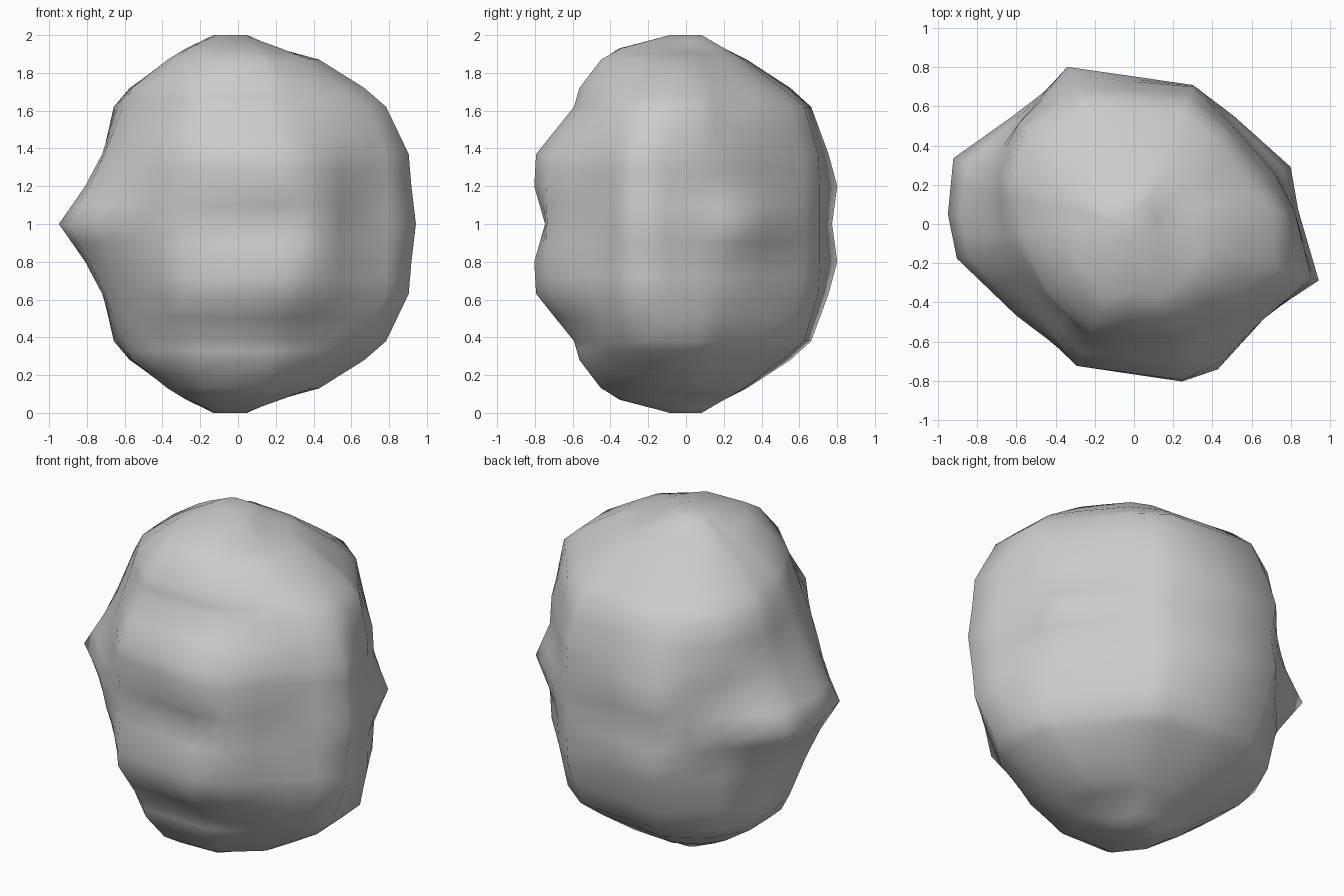
import bpy, bmesh, math

# Directions (degrees) of the boulder's vertical ridges and hollows
ANGLES = [20, 47, 67, 113, 139, 160, 177, 191, 218, 248, 287, 300, 324, 343, 365]

# Height away from the middle plane -> radius along each direction
RINGS = {
    0.00: [.85, .75, .77, .84, .83, .98, .95, .92, .76, .76, .78, .85, .81, .985, .84],
    0.20: [.77, .72, .77, .87, .78, .84, .81, .80, .72, .78, .84, .855, .82, .96, .82],
    0.37: [.76, .71, .76, .82, .78, .76, .72, .72, .67, .78, .83, .83, .82, .945, .82],
    0.62: [.68, .66, .68, .72, .73, .70, .64, .62, .59, .63, .62, .64, .73, .82, .77],
    0.72: [.59, .56, .55, .60, .62, .61, .57, .57, .56, .60, .59, .60, .65, .70, .66],
    0.87: [.37, .35, .33, .35, .37, .38, .37, .38, .42, .48, .47, .46, .47, .45, .42],
    0.93: [.18, .20, .22, .22, .24, .27, .26, .28, .33, .38, .36, .33, .28, .22, .18],
}


def ring(bm, z, radii, cx=0.0):
    pts = zip(map(math.radians, ANGLES), radii)
    return [bm.verts.new((cx + r * math.cos(a), r * math.sin(a), z)) for a, r in pts]


bm = bmesh.new()

# Stack of rings, mirrored above and below the middle
levels = [(h, RINGS[h], 0.0) for h in sorted(RINGS)] + [(1.0, [.09] * len(ANGLES), -.04)]
stack = [ring(bm, 1 - h, r, c) for h, r, c in reversed(levels[1:])]
stack += [ring(bm, 1 + h, r, c) for h, r, c in levels]

# Skin between rings and close both ends
n = len(ANGLES)
for low, high in zip(stack, stack[1:]):
    for i in range(n):
        j = (i + 1) % n
        bm.faces.new((low[i], low[j], high[j], high[i]))
bm.faces.new(stack[0][::-1])
bm.faces.new(stack[-1])

# Finer mesh so the worn ridges read crisply under smooth shading
bmesh.ops.subdivide_edges(bm, edges=bm.edges[:], cuts=1, use_grid_fill=True)
bmesh.ops.recalc_face_normals(bm, faces=bm.faces)
for f in bm.faces:
    f.smooth = True

mesh = bpy.data.meshes.new("boulder")
bm.to_mesh(mesh)
bm.free()
boulder = bpy.data.objects.new("boulder", mesh)
bpy.context.collection.objects.link(boulder)
